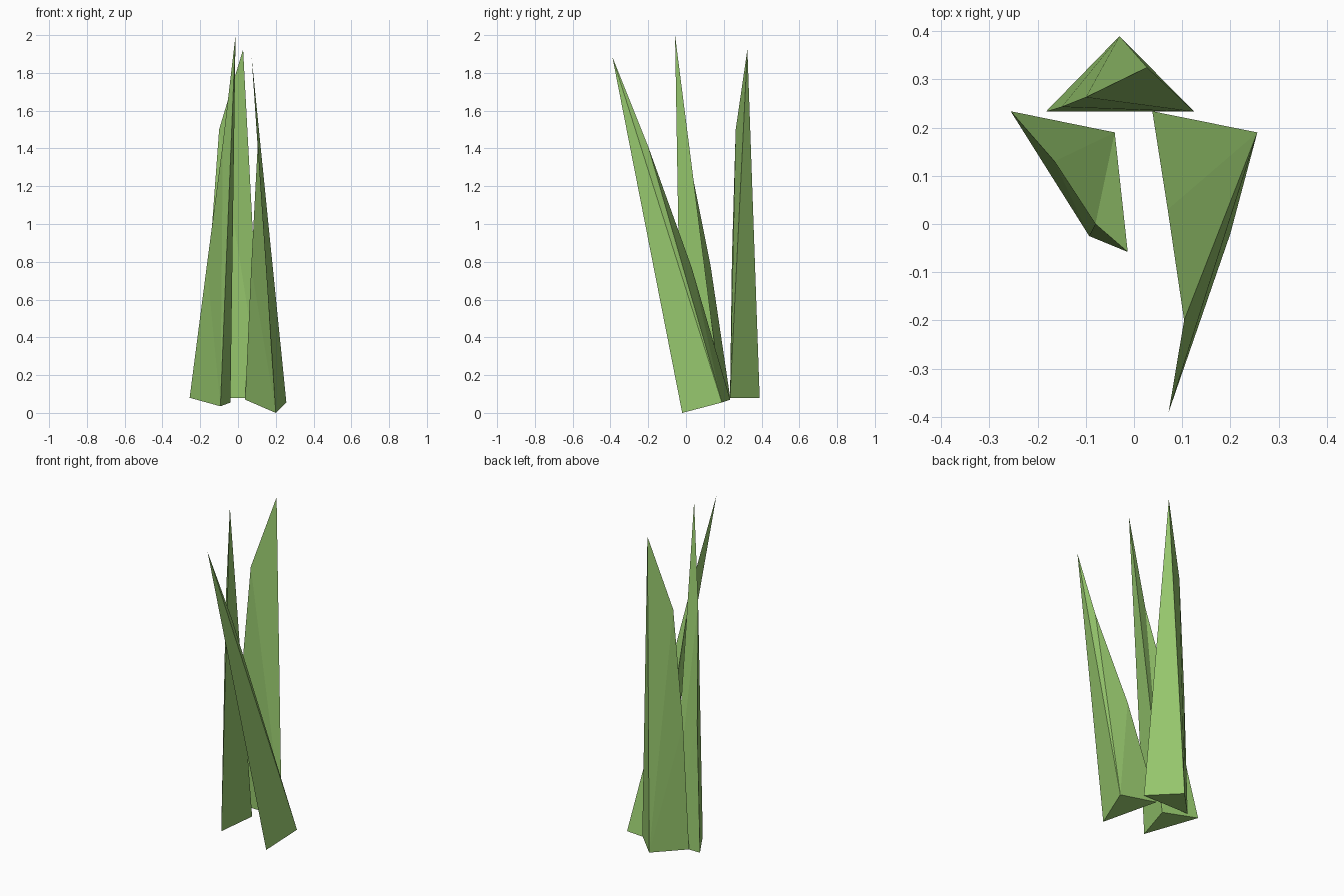
import bpy, bmesh

if "Cube" in bpy.data.objects:
    bpy.data.objects.remove(bpy.data.objects["Cube"])

green = bpy.data.materials.new("grass_green")
green.diffuse_color = (0.30, 0.56, 0.15, 1)
green.use_nodes = True
green.node_tree.nodes["Principled BSDF"].inputs["Base Color"].default_value = green.diffuse_color


def blade(name, base, bends, tip):
    """Three-sided blade: flat base, one bent spine from base[0] to the tip."""
    bm = bmesh.new()
    a, b, c = [bm.verts.new(p) for p in base]
    spine = [a] + [bm.verts.new(p) for p in bends] + [bm.verts.new(tip)]
    bm.faces.new((a, b, c))
    bm.faces.new((b, spine[-1], c))
    # fan both sides from the base corners to the spine
    for lo, hi in zip(spine, spine[1:]):
        bm.faces.new((b, lo, hi))
        bm.faces.new((c, hi, lo))
    bmesh.ops.recalc_face_normals(bm, faces=bm.faces)
    mesh = bpy.data.meshes.new(name)
    bm.to_mesh(mesh)
    bm.free()
    mesh.materials.append(green)
    obj = bpy.data.objects.new(name, mesh)
    bpy.context.collection.objects.link(obj)


# Upright blade at the back
blade("back_blade",
      [(-0.183, 0.233, 0.08), (0.125, 0.233, 0.08), (-0.03, 0.39, 0.08)],
      [(-0.15, 0.243, 0.82), (-0.10, 0.263, 1.5)],
      (0.027, 0.325, 1.925))

# Blade on the left, leaning gently forward
blade("left_blade",
      [(-0.256, 0.234, 0.08), (-0.04, 0.19, 0.055), (-0.093, -0.025, 0.035)],
      [(-0.165, 0.13, 0.78), (-0.08, 0.0, 1.43)],
      (-0.013, -0.058, 2.0))

# Blade on the right, leaning strongly forward
blade("right_blade",
      [(0.038, 0.234, 0.07), (0.256, 0.19, 0.055), (0.20, -0.02, 0.0)],
      [(0.07, 0.03, 0.77), (0.104, -0.2, 1.41)],
      (0.072, -0.39, 1.885))
